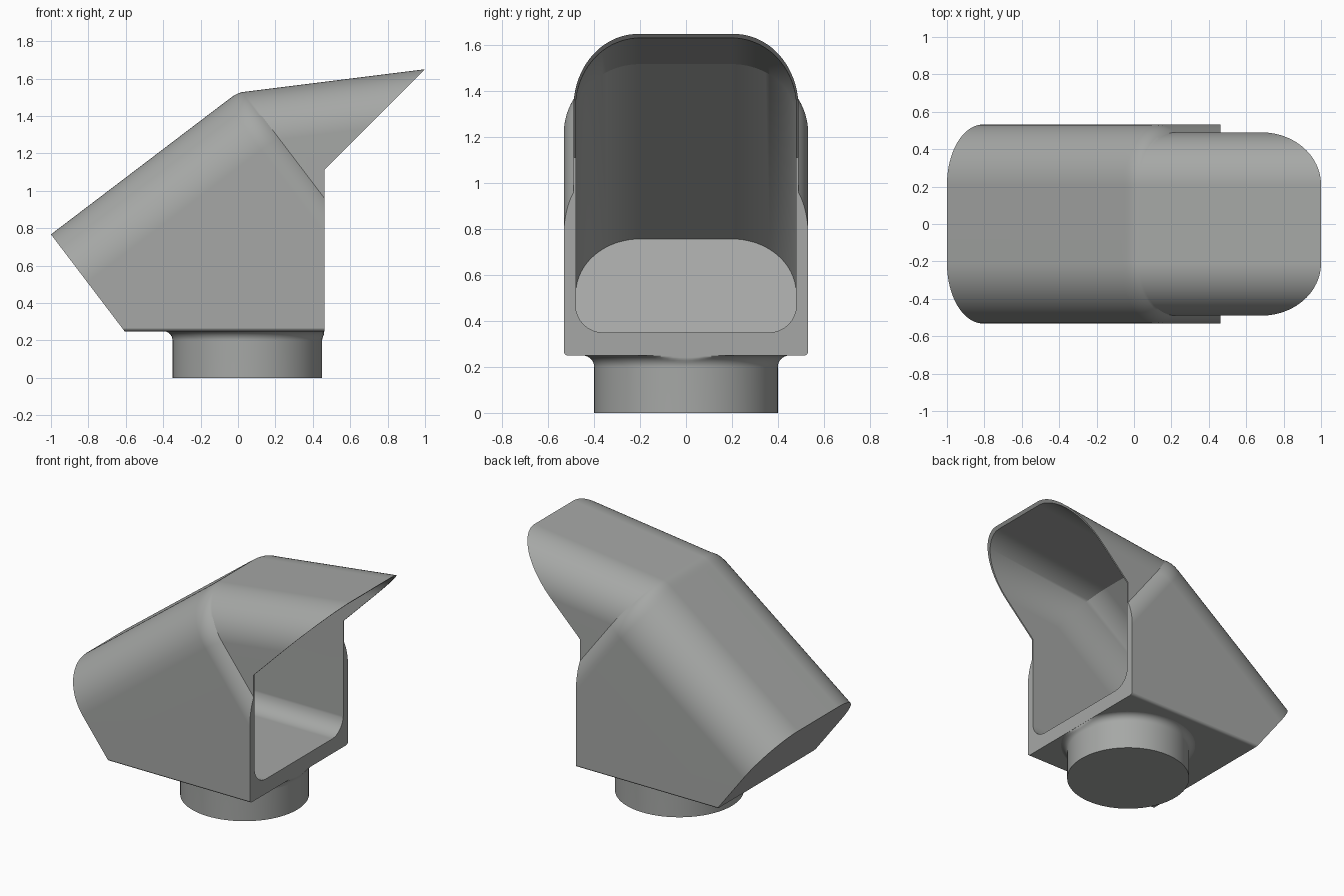
import bpy, bmesh, math
from mathutils import Vector

cube = bpy.data.objects.get("Cube")
if cube:
    bpy.data.objects.remove(cube, do_unlink=True)

grey = bpy.data.materials.new("plain grey")
grey.use_nodes = True
colour = (0.38, 0.39, 0.38, 1)
grey.diffuse_color = colour
grey.node_tree.nodes["Principled BSDF"].inputs["Base Color"].default_value = colour

# Duct axis, its upward normal, and the end points of the roof
START = Vector((-1, 0, 0.767))
AXIS = Vector((0.796, 0, 0.605)).normalized()
UP = Vector((-AXIS.z, 0, AXIS.x))
TIP = Vector((1, 0, 1.65))
HALF = 0.532
MOUTH = 0.462
STEPS = 20


def loft(name, rings):
    """Closed solid through a list of equal-length point rings."""
    bm = bmesh.new()
    rows = [[bm.verts.new(p) for p in ring] for ring in rings]
    n = len(rows[0])
    for a, b in zip(rows, rows[1:]):
        for i in range(n):
            j = (i + 1) % n
            bm.faces.new((a[i], a[j], b[j], b[i]))
    bm.faces.new(rows[0])
    bm.faces.new(rows[-1])
    bmesh.ops.recalc_face_normals(bm, faces=bm.faces)
    mesh = bpy.data.meshes.new(name)
    bm.to_mesh(mesh)
    bm.free()
    mesh.materials.append(grey)
    obj = bpy.data.objects.new(name, mesh)
    bpy.context.collection.objects.link(obj)
    return obj


def arch(s, half, inset, flat, rise, depth=1.85):
    """Arch section square to the axis, at distance s along it."""
    top = START + AXIS * s - UP * inset
    side = [(half, depth)]
    for k in range(STEPS + 1):
        a = math.pi / 2 * k / STEPS
        side.append((flat + (half - flat) * math.cos(a), rise * (1 - math.sin(a))))
    outline = side + [(-y, drop) for y, drop in reversed(side)]
    return [top + Vector((0, y, 0)) - UP * drop for y, drop in outline]


def shifted(ring, offset):
    return [p + offset for p in ring]


def trough(name, half, floor, radius):
    """Long block along x with rounded lower edges."""
    side = [(half, 3)]
    for k in range(9):
        a = math.pi / 2 * k / 8
        side.append((half - radius + radius * math.cos(a), floor + radius * (1 - math.sin(a))))
    outline = side + [(-y, z) for y, z in reversed(side)]
    return loft(name, [[Vector((x, y, z)) for y, z in outline] for x in (-3, 3)])


def boolean(obj, cutter, operation):
    cutter.hide_render = True
    bpy.context.view_layer.objects.active = obj
    mod = obj.modifiers.new("cut", "BOOLEAN")
    mod.operation, mod.object, mod.solver = operation, cutter, "EXACT"
    bpy.ops.object.modifier_apply(modifier=mod.name)
    bpy.data.objects.remove(cutter, do_unlink=True)


def smooth(obj):
    bpy.ops.object.select_all(action="DESELECT")
    obj.select_set(True)
    bpy.context.view_layer.objects.active = obj
    bpy.ops.object.shade_smooth_by_angle(angle=math.radians(25))
    mod = obj.modifiers.new("even shading", "WEIGHTED_NORMAL")
    mod.keep_sharp = True


# Outer shell: arched duct, rounded shoulder, then the slimmer hood
crease, blend, step = 1.281, 0.112, HALF - 0.49
radius = (blend ** 2 + step ** 2) / (2 * step)
rings = [arch(0, HALF, 0, 0.21, 0.32)]
for k in range(13):
    u = k / 12
    narrowing = radius - math.sqrt(radius ** 2 - (blend * u) ** 2)
    rings.append(arch(crease - blend * (1 - u), HALF - narrowing, 0.017 * u ** 4, 0.21, 0.32))
hood_start = START + AXIS * crease - UP * 0.017
hood_dir = TIP - hood_start
rings.append(shifted(rings[-1], hood_dir * 1.5))
shell = loft("cowl_shell", rings)
boolean(shell, trough("outer_trough", HALF + 0.001, 0.249, 0.022), "INTERSECT")

# Upright mouth and slanted hood edge
side = [(MOUTH, -0.5), (4, -0.5), (4, 4.65), (MOUTH, MOUTH + 0.65)]
boolean(shell, loft("mouth_cut", [[Vector((x, y, z)) for x, z in side] for y in (-2, 2)]), "DIFFERENCE")

# Cavity: same path, thick duct walls and a thin hood
rings = [arch(s, 0.48, 0.05, 0.2, 0.3) for s in (0.05, 1.308)]
rings.append(shifted(rings[-1], hood_dir * 1.6))
cavity = loft("cavity", rings)
boolean(cavity, trough("inner_trough", 0.481, 0.35, 0.12), "INTERSECT")
boolean(shell, cavity, "DIFFERENCE")
smooth(shell)

# Round spigot with a flared neck, trimmed at the mouth plane
profile = [(0.4, 0), (0.4, 0.2)]
for k in range(1, 9):
    a = math.pi / 2 * k / 8
    profile.append((0.45 - 0.05 * math.cos(a), 0.2 + 0.05 * math.sin(a)))
rings = []
for r, z in profile:
    angles = [2 * math.pi * k / 96 for k in range(96)]
    rings.append([Vector((min(0.05 + r * math.cos(a), MOUTH - 0.001), r * math.sin(a), z)) for a in angles])
smooth(loft("round_spigot", rings))
